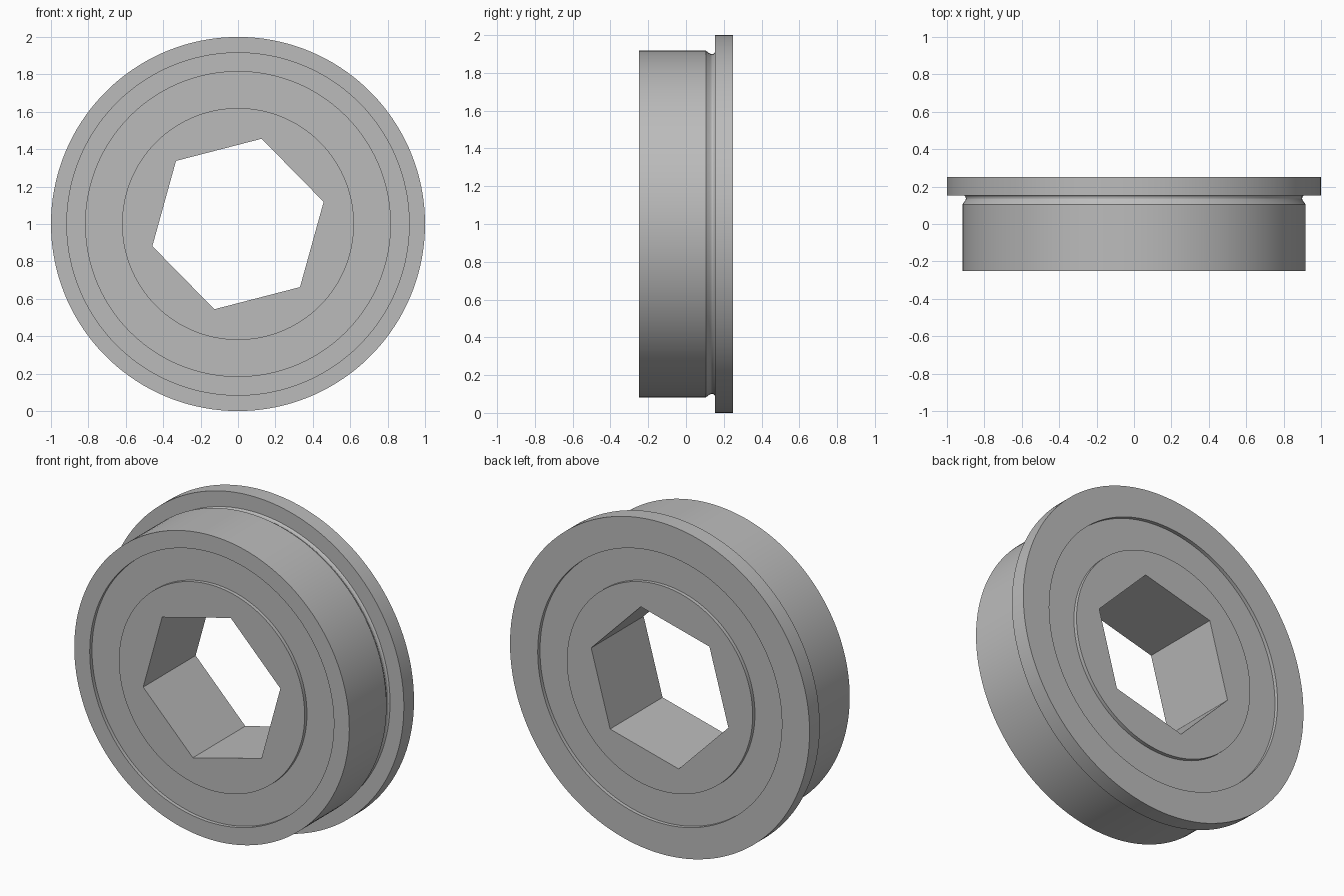
import bpy
import bmesh
from math import cos, sin, pi, radians

cube = bpy.data.objects.get("Cube")
if cube:
    bpy.data.objects.remove(cube, do_unlink=True)

SEGMENTS = 144            # divisible by six so the bore corners are exact
START = radians(14.5)     # turn of the hexagonal bore
HALF = 0.25               # half the width of the bearing
RECESS = 0.022            # depth of the seals below the faces

steel = bpy.data.materials.new("steel_grey")
steel.use_nodes = True
steel.diffuse_color = (0.5, 0.5, 0.5, 1)
steel.node_tree.nodes["Principled BSDF"].inputs["Base Color"].default_value = (0.5, 0.5, 0.5, 1)


def hexagon(angle, corner=0.473):
    """Radius of the hexagonal bore at an angle from a corner."""
    return corner * cos(pi / 6) / cos(angle % (pi / 3) - pi / 6)


def lathe(name, profile):
    """Revolve a closed (radius, y) profile; a radius may be a function of angle."""
    bm = bmesh.new()
    rings = []
    for radius, y in profile:
        ring = []
        for i in range(SEGMENTS):
            a = 2 * pi * i / SEGMENTS
            r = radius(a) if callable(radius) else radius
            ring.append(bm.verts.new((r * cos(a + START), y, 1 + r * sin(a + START))))
        rings.append(ring)
    for k, ring in enumerate(rings):
        other = rings[(k + 1) % len(rings)]
        for i in range(SEGMENTS):
            j = (i + 1) % SEGMENTS
            bm.faces.new((ring[i], ring[j], other[j], other[i]))
    bmesh.ops.recalc_face_normals(bm, faces=bm.faces)
    mesh = bpy.data.meshes.new(name)
    bm.to_mesh(mesh)
    bm.free()
    mesh.materials.append(steel)
    obj = bpy.data.objects.new(name, mesh)
    bpy.context.collection.objects.link(obj)
    bpy.ops.object.select_all(action='DESELECT')
    obj.select_set(True)
    bpy.context.view_layer.objects.active = obj
    bpy.ops.object.shade_smooth_by_angle(angle=radians(30))


# Outer race with relief groove and flange
groove = [(0.918, 0.105), (0.903, 0.125), (0.899, 0.135), (0.901, 0.146), (0.908, 0.153)]
lathe("outer_race", [(0.815, -HALF), (0.918, -HALF)] + groove +
      [(1.0, 0.153), (1.0, HALF), (0.815, HALF)])

# Inner race with hexagonal bore
lathe("inner_race", [(hexagon, -HALF), (0.62, -HALF), (0.62, HALF), (hexagon, HALF)])

# Recessed seals on both faces
for name, side in (("front_seal", -1), ("back_seal", 1)):
    outside, inside = side * (HALF - RECESS), side * (HALF - 0.06)
    lathe(name, [(0.62, outside), (0.815, outside), (0.815, inside), (0.62, inside)])
